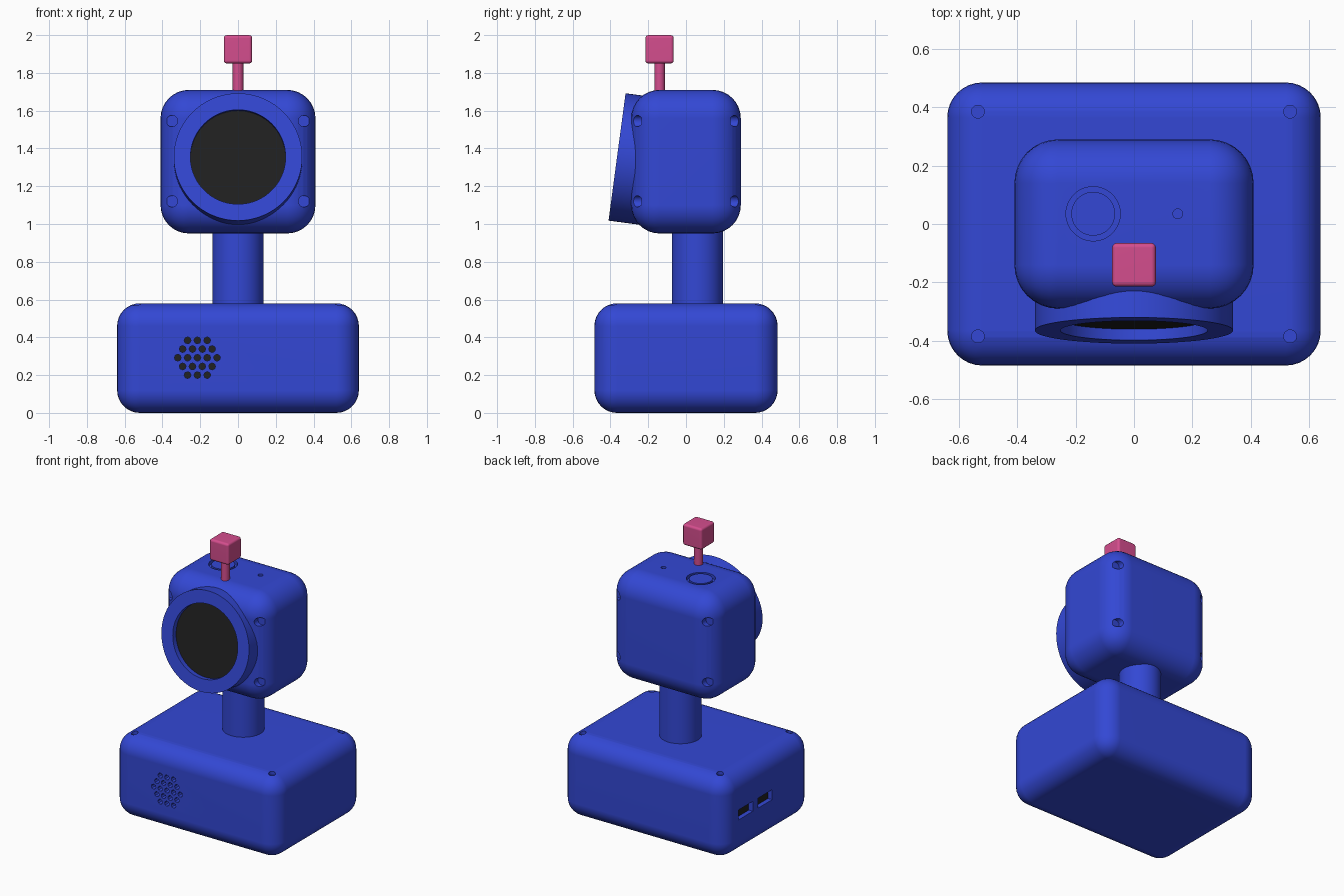
import bpy, bmesh, math
from mathutils import Matrix, Vector

cube = bpy.data.objects.get("Cube")
if cube:
    bpy.data.objects.remove(cube, do_unlink=True)


def material(name, rgb):
    m = bpy.data.materials.new(name)
    m.use_nodes = True
    m.diffuse_color = (*rgb, 1)
    m.node_tree.nodes["Principled BSDF"].inputs["Base Color"].default_value = (*rgb, 1)
    return m


BLUE = material("shell_blue", (0.033, 0.064, 0.66))
PINK = material("antenna_pink", (0.66, 0.075, 0.27))
BLACK = material("dark_black", (0.015, 0.015, 0.015))


def finish(bm, name, *mats):
    mesh = bpy.data.meshes.new(name)
    bmesh.ops.recalc_face_normals(bm, faces=bm.faces)
    bm.to_mesh(mesh)
    bm.free()
    ob = bpy.data.objects.new(name, mesh)
    bpy.context.collection.objects.link(ob)
    for m in mats:
        mesh.materials.append(m)
    return ob


def smooth(ob):
    bpy.ops.object.select_all(action='DESELECT')
    bpy.context.view_layer.objects.active = ob
    ob.select_set(True)
    bpy.ops.object.shade_smooth_by_angle(angle=math.radians(30))
    mod = ob.modifiers.new("flat_faces", 'WEIGHTED_NORMAL')
    mod.keep_sharp = True


def add_box(bm, center, size):
    mat = Matrix.Translation(center) @ Matrix.Diagonal((*size, 1))
    bmesh.ops.create_cube(bm, size=1, matrix=mat)


def add_cyl(bm, center, r, length, axis='Z', sides=24):
    turn = {'Z': Matrix(), 'Y': Matrix.Rotation(math.pi / 2, 4, 'X')}[axis]
    bmesh.ops.create_cone(bm, cap_ends=True, segments=sides, radius1=r, radius2=r,
                          depth=length, matrix=Matrix.Translation(center) @ turn)


def rounded_box(name, center, size, r, mat, segments=8):
    bm = bmesh.new()
    add_box(bm, center, size)
    bmesh.ops.bevel(bm, geom=bm.edges[:], offset=r, segments=segments,
                    profile=0.5, affect='EDGES')
    return finish(bm, name, mat)


def cylinder(name, center, r, length, mat, sides=48):
    bm = bmesh.new()
    add_cyl(bm, center, r, length, sides=sides)
    ob = finish(bm, name, mat)
    smooth(ob)
    return ob


def cut(ob, bm):
    cutter = finish(bm, ob.name + "_cutter", BLUE)
    cutter.hide_render = True
    mod = ob.modifiers.new("holes", 'BOOLEAN')
    mod.operation, mod.solver, mod.object = 'DIFFERENCE', 'EXACT', cutter
    bpy.context.view_layer.objects.active = ob
    bpy.ops.object.modifier_apply(modifier=mod.name)
    bpy.data.objects.remove(cutter, do_unlink=True)
    smooth(ob)


# Base with speaker holes, corner screw wells and side ports
base = rounded_box("base", (0, 0, 0.29), (1.28, 0.97, 0.58), 0.12, BLUE)
FRONT, SIDE = -0.485, -0.64
holes, backs = bmesh.new(), bmesh.new()
for row in range(-2, 3):
    count = 5 - abs(row)
    for i in range(count):
        x = -0.215 + (i - (count - 1) / 2) * 0.052
        z = 0.292 + row * 0.046
        add_cyl(holes, (x, FRONT, z), 0.018, 0.08, 'Y', 8)
        add_cyl(backs, (x, FRONT + 0.039, z), 0.018, 0.004, 'Y', 8)
for y in (0.25, 0.035):
    add_box(holes, (SIDE, y, 0.29), (0.07, 0.16, 0.07))
    add_box(backs, (SIDE + 0.034, y, 0.29), (0.004, 0.16, 0.07))
for sx in (-1, 1):
    for sy in (-1, 1):
        add_cyl(holes, (sx * 0.535, sy * 0.385, 0.58), 0.022, 0.05)
cut(base, holes)
finish(backs, "hole_backs", BLACK)

# Neck
cylinder("neck", (0, 0.06, 0.76), 0.135, 0.44, BLUE)

# Head with screw wells, button groove and pin hole
head = rounded_box("head", (0, 0, 1.33), (0.82, 0.58, 0.76), 0.15, BLUE)
holes = bmesh.new()
for sx in (-1, 1):
    for sy in (-1, 1):
        for z in (1.12, 1.545):
            add_cyl(holes, (sx * 0.35, sy * 0.285, z), 0.03, 0.1, 'Y')
BUTTON = Vector((-0.14, 0.035, 1.71))
add_cyl(holes, BUTTON, 0.093, 0.05, sides=48)
add_cyl(holes, (0.15, 0.035, 1.71), 0.017, 0.06)
cut(head, holes)
cylinder("top_button", BUTTON - Vector((0, 0, 0.02)), 0.075, 0.038, BLUE)

# Tilted lens housing: lathed ring whose recessed floor is the dark screen
bm = bmesh.new()
profile = [(0.34, 0.2), (0.34, 0), (0.252, 0), (0.252, 0.038), (0, 0.038)]
verts = [bm.verts.new((r, d, 0)) for r, d in profile]
edges = [bm.edges.new(pair) for pair in zip(verts, verts[1:])]
bmesh.ops.spin(bm, geom=verts + edges, axis=(0, 1, 0), cent=(0, 0, 0),
               angle=math.tau, steps=72, use_duplicate=False)
bmesh.ops.remove_doubles(bm, verts=bm.verts, dist=0.0005)
for f in bm.faces:
    f.material_index = int(all(v.co.y > 0.03 and v.co.xz.length < 0.26 for v in f.verts))
bm.transform(Matrix.Translation((0, -0.365, 1.355)) @ Matrix.Rotation(math.radians(-7.6), 4, 'X'))
smooth(finish(bm, "lens_housing", BLUE, BLACK))

# Antenna
cylinder("antenna_rod", (0, -0.14, 1.77), 0.028, 0.18, PINK, 24)
smooth(rounded_box("antenna_tip", (0, -0.14, 1.925), (0.15, 0.15, 0.15), 0.016, PINK, 3))
